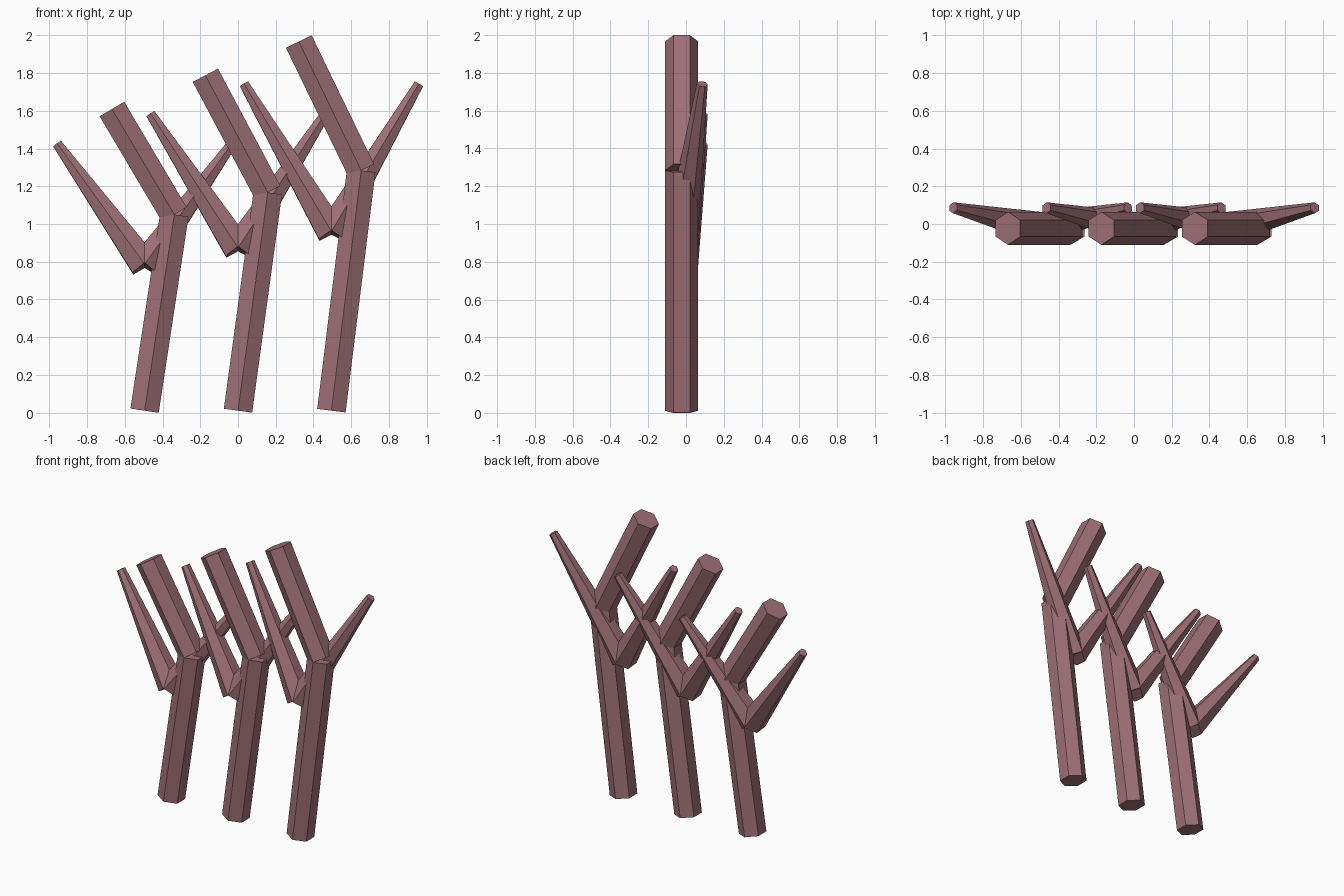
import bpy
from mathutils import Vector

if "Cube" in bpy.data.objects:
    bpy.data.objects.remove(bpy.data.objects["Cube"])

bark = bpy.data.materials.new("dusty_rose_bark")
bark.diffuse_color = (0.34, 0.16, 0.178, 1)
bark.use_nodes = True
bark.node_tree.nodes["Principled BSDF"].inputs["Base Color"].default_value = bark.diffuse_color

Y0 = -0.023          # depth of the trunk axis
R = 0.0875           # trunk radius
UP = Vector((0, 0, 1))


def limb(name, a, b, r1, r2):
    """Six-sided flat limb from a to b with end radii r1, r2."""
    a, b = Vector(a), Vector(b)
    bpy.ops.mesh.primitive_cone_add(vertices=6, radius1=r1, radius2=r2,
                                    depth=(b - a).length, location=(a + b) / 2)
    ob = bpy.context.object
    ob.rotation_euler = UP.rotation_difference(b - a).to_euler()
    ob.name = name
    ob.data.materials.append(bark)


# Three matching bent stalks, each a little taller than the last
for label, x, s in (("left", -0.495, 0.9), ("middle", 0.0, 1.0), ("right", 0.495, 1.1)):
    bend = (x + 0.158, Y0, 1.167 * s)
    limb(f"{label}_lower_trunk", (x, Y0, 0.011), bend, R, R)
    limb(f"{label}_upper_trunk", bend, (x - 0.173, Y0, 1.788 * s), R, R)
    # Pair of tapered branches forming a V that leans backwards
    for side, d in (("left", -1), ("right", 1)):
        limb(f"{label}_{side}_branch", (x, Y0, 0.868 * s),
             (x + d * 0.463, 0.086, 1.583 * s), R, 0.029)
